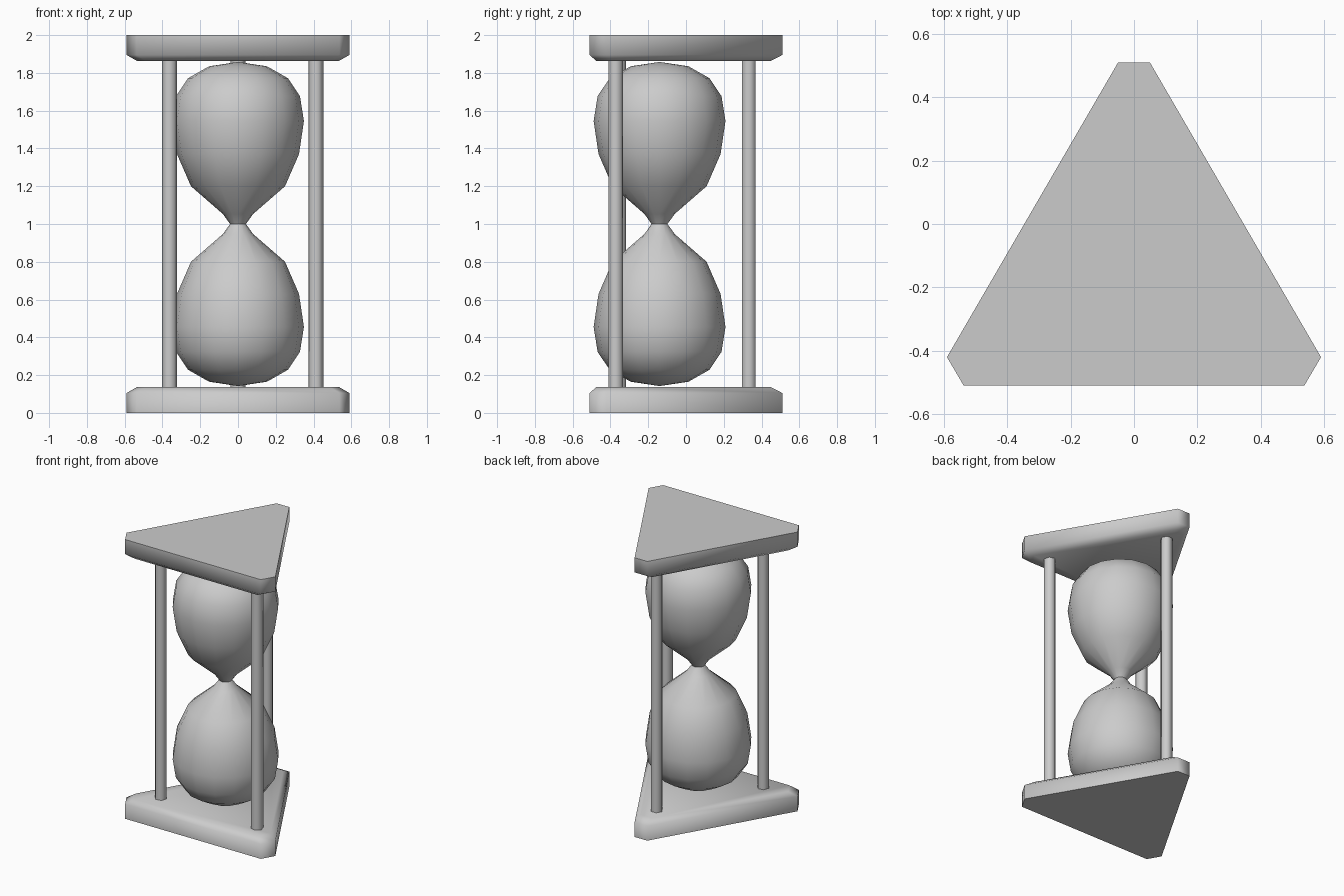
import bpy, bmesh
from math import cos, sin, pi, radians

if "Cube" in bpy.data.objects:
    bpy.data.objects.remove(bpy.data.objects["Cube"])

CX, CY = 0.0, -0.14   # axis of the glass


def finish(name, bm, angle):
    bmesh.ops.recalc_face_normals(bm, faces=bm.faces)
    me = bpy.data.meshes.new(name)
    bm.to_mesh(me)
    bm.free()
    ob = bpy.data.objects.new(name, me)
    bpy.context.collection.objects.link(ob)
    bpy.ops.object.select_all(action='DESELECT')
    ob.select_set(True)
    bpy.context.view_layer.objects.active = ob
    bpy.ops.object.shade_smooth_by_angle(angle=radians(angle))
    return ob


def loft(name, rings, angle):
    """Join closed rings of points and cap both ends."""
    bm = bmesh.new()
    loops = [[bm.verts.new(p) for p in ring] for ring in rings]
    n = len(loops[0])
    for a, b in zip(loops, loops[1:]):
        for i in range(n):
            j = (i + 1) % n
            bm.faces.new((a[i], a[j], b[j], b[i]))
    bm.faces.new(loops[0])
    bm.faces.new(loops[-1])
    return finish(name, bm, angle)


def circle(x, y, z, r, n, turn=0.0):
    return [(x + r * cos(turn + 2 * pi * i / n),
             y + r * sin(turn + 2 * pi * i / n), z) for i in range(n)]


# Triangular end plates with cut corners, chamfered on the inner side
half = [(0.05, 0.51), (0.59, -0.42), (0.537, -0.51)]
outline = half + [(-x, y) for x, y in reversed(half)]


def plate(name, outer, mid, inner):
    rings = []
    for z, s in ((outer, 1), (mid, 1), (inner, 0.905)):
        rings.append([(x * s, CY + (y - CY) * s, z) for x, y in outline])
    loft(name, rings, 65)


plate("bottom_plate", 0.0, 0.105, 0.137)
plate("top_plate", 2.0, 1.895, 1.863)

# Three six-sided posts
for name, x, y, turn in (("back_post", 0.0, 0.333, 0),
                         ("right_post", 0.413, -0.372, 45),
                         ("left_post", -0.363, -0.355, 10)):
    loft(name, [circle(x, y, z, 0.041, 6, radians(turn)) for z in (0.135, 1.865)], 65)

# Glass: half profile (radius, height above neck), mirrored and spun
prof = [(0.042, 0.0), (0.08, 0.053), (0.249, 0.20), (0.323, 0.37), (0.349, 0.545),
        (0.328, 0.677), (0.264, 0.772), (0.153, 0.835), (0.0, 0.858)]
full = [(r, 1 - h) for r, h in reversed(prof[1:])] + [(r, 1 + h) for r, h in prof]
bm = bmesh.new()
vs = [bm.verts.new((CX + r, CY, z)) for r, z in full]
es = [bm.edges.new(p) for p in zip(vs, vs[1:])]
bmesh.ops.spin(bm, geom=vs + es, cent=(CX, CY, 0), axis=(0, 0, 1),
               angle=2 * pi, steps=16, use_merge=False)
bmesh.ops.remove_doubles(bm, verts=bm.verts, dist=0.0005)
finish("glass_bulbs", bm, 65)
